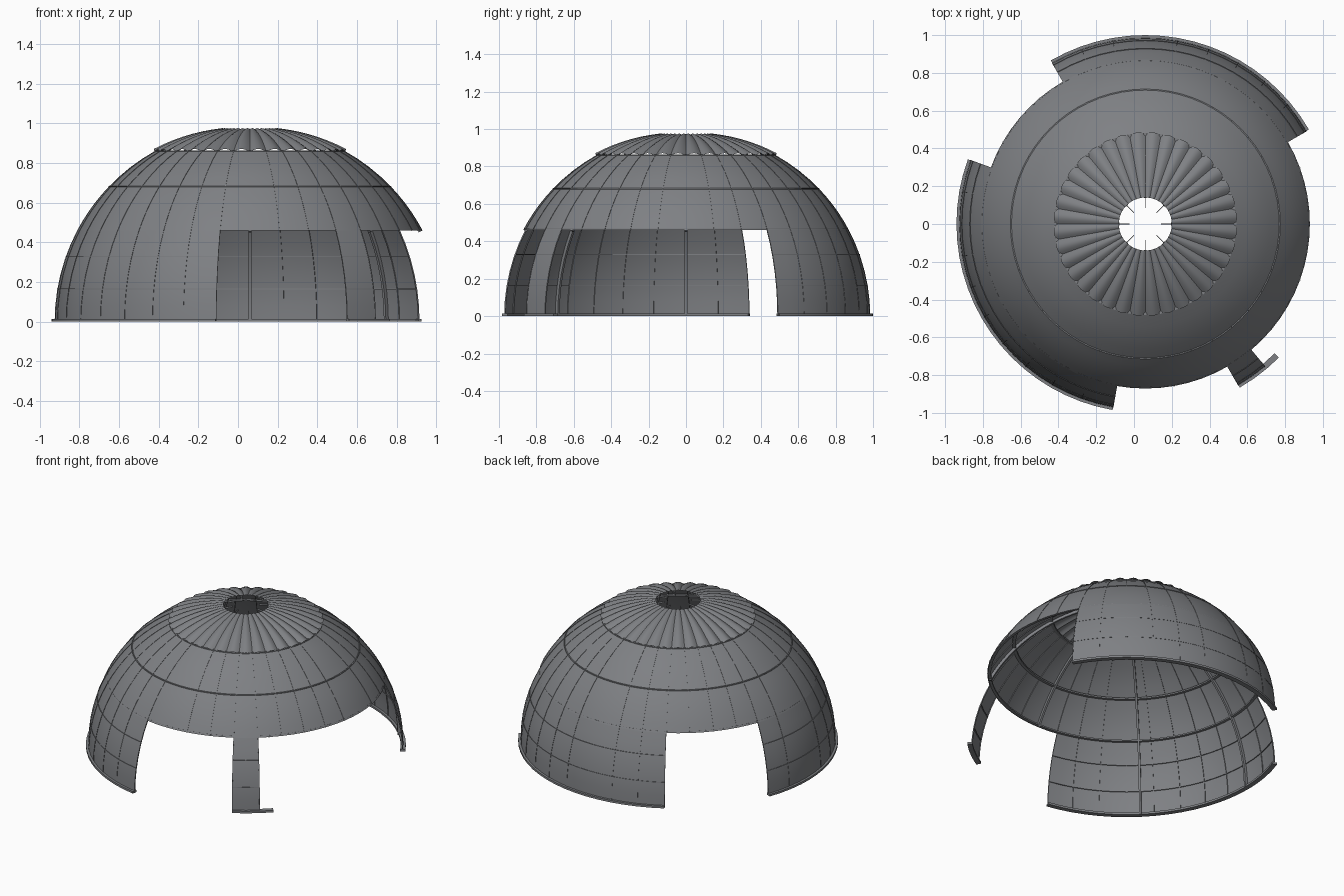
import bpy, bmesh, math
from mathutils import Vector

if "Cube" in bpy.data.objects:
    bpy.data.objects.remove(bpy.data.objects["Cube"])

CX, R = 0.06, 0.985           # dome axis and sphere radius
Z_WALL, Z_MID, Z_CAP = 0.46, 0.68, 0.86
R_EYE = 0.14                  # oculus radius
WALLS = {"back_wall": (30, 120, 120), "left_wall": (160, 260, 260), "front_pier": (300, 310, 315)}

grey = bpy.data.materials.new("slate grey")
grey.diffuse_color = (0.21, 0.217, 0.23, 1)
grey.use_nodes = True
grey.node_tree.nodes["Principled BSDF"].inputs["Base Color"].default_value = grey.diffuse_color


def lat(z):
    return math.degrees(math.asin(z / R))


LAT_EYE = math.degrees(math.acos(R_EYE / R))


def polar(a, r, z):
    a = math.radians(a)
    return Vector((CX + r * math.cos(a), r * math.sin(a), z))


def sphere(a, b, rad=R):
    b = math.radians(b)
    return polar(a, rad * math.cos(b), rad * math.sin(b))


def span(a, b, n):
    return [a + (b - a) * i / n for i in range(n + 1)]


def finish(name, bm, angle=30):
    bmesh.ops.remove_doubles(bm, verts=bm.verts, dist=1e-5)
    bmesh.ops.recalc_face_normals(bm, faces=bm.faces)
    me = bpy.data.meshes.new(name)
    bm.to_mesh(me)
    bm.free()
    me.materials.append(grey)
    ob = bpy.data.objects.new(name, me)
    bpy.context.collection.objects.link(ob)
    bpy.ops.object.select_all(action='DESELECT')
    bpy.context.view_layer.objects.active = ob
    ob.select_set(True)
    bpy.ops.object.shade_smooth_by_angle(angle=math.radians(angle))
    return ob


def loft(bm, rows, tube=False, caps=False):
    """Skin neighbouring rows of points; tube closes every row."""
    vs = [[bm.verts.new(p) for p in row] for row in rows]
    n = len(vs[0])
    for r0, r1 in zip(vs, vs[1:]):
        for j in range(n if tube else n - 1):
            k = (j + 1) % n
            bm.faces.new((r0[j], r0[k], r1[k], r1[j]))
    if caps:
        bm.faces.new(vs[0])
        bm.faces.new(vs[-1])


def shell(name, a0, a1, z0, z1, rows):
    bm = bmesh.new()
    lats = span(lat(z0), lat(z1), rows)
    loft(bm, [[sphere(a, b) for b in lats] for a in span(a0, a1, (a1 - a0) // 5)])
    return finish(name, bm)


def ring_bar(bm, a0, a1, r0, r1, z0, z1):
    full = a1 - a0 == 360
    loft(bm, [[polar(a, r, z) for r, z in ((r0, z0), (r1, z0), (r1, z1), (r0, z1))]
              for a in span(a0, a1, int((a1 - a0) / 5))], True, not full)


def meridian_bar(bm, a, b0, b1, rad0, rad1, half, n):
    t = Vector((-math.sin(math.radians(a)), math.cos(math.radians(a)), 0)) * half
    loft(bm, [[sphere(a, b, rad0) - t, sphere(a, b, rad0) + t,
               sphere(a, b, rad1) + t, sphere(a, b, rad1) - t]
              for b in span(b0, b1, n)], True, True)


def band_seam(bm, a0, a1, z):
    r = math.sqrt(R * R - z * z)
    ring_bar(bm, a0, a1, r - 0.006, r + 0.002, z - 0.002, z + 0.002)


# Upper dome bands
shell("lower_dome_band", 0, 360, Z_WALL, Z_MID, 5)
shell("upper_dome_band", 0, 360, Z_MID, Z_CAP, 4)

# Fluted cap: 36 bulging gores around the oculus
bm = bmesh.new()
rows = []
for b in span(lat(Z_CAP), LAT_EYE, 7):
    width = R * math.cos(math.radians(b)) * math.radians(10)
    rows.append([sphere(a, b, R - 0.004 + 0.2 * width * (math.sin(math.radians(a * 18)) ** 2) ** 0.5)
                 for a in span(0, 360, 36 * 6)])
loft(bm, rows)
finish("fluted_cap", bm, 40)

# Wall sections below the dome, each with a base rim
for name, (a0, a1, rim_end) in WALLS.items():
    shell(name, a0, a1, 0, Z_WALL, 6)
    bm = bmesh.new()
    ring_bar(bm, a0, rim_end, 0.968, 1.0, 0, 0.014)
    finish(name + "_base_rim", bm)

# Panel seams: fine battens along meridians and levels
bm = bmesh.new()
for a in range(0, 360, 10):
    if a % 90:
        meridian_bar(bm, a, lat(Z_WALL), lat(Z_CAP), R - 0.005, R + 0.002, 0.002, 9)
for a0, a1, _ in WALLS.values():
    for a in range(a0, a1 + 1, 10):
        if a % 90:
            meridian_bar(bm, a, 0, lat(Z_WALL), R - 0.005, R + 0.002, 0.002, 6)
    for z in (0.165, 0.33):
        band_seam(bm, a0, a1, z)
for z in (Z_MID, Z_CAP):
    band_seam(bm, 0, 360, z)
finish("panel_seams", bm)

# Inner ring beams
bm = bmesh.new()
for z in (Z_WALL + 0.006, Z_MID, Z_CAP):
    r = math.sqrt(R * R - z * z)
    ring_bar(bm, 0, 360, r - 0.02, r - 0.002, z - 0.006, z + 0.004)
finish("inner_ring_beams", bm)

# Inner arch ribs every 45 degrees, running to the ground where a wall stands
bm = bmesh.new()
for a in range(0, 360, 45):
    grounded = any(a0 <= a <= a1 for a0, a1, _ in WALLS.values())
    meridian_bar(bm, a, 0 if grounded else lat(Z_WALL), LAT_EYE, R - 0.022, R - 0.004, 0.007, 18)
finish("arch_ribs", bm)

# Thin rib tips reaching into the oculus
bm = bmesh.new()
for a in range(0, 360, 45):
    meridian_bar(bm, a, LAT_EYE - 1, 85, R - 0.02, R - 0.008, 0.0015, 3)
finish("oculus_rib_tips", bm)
